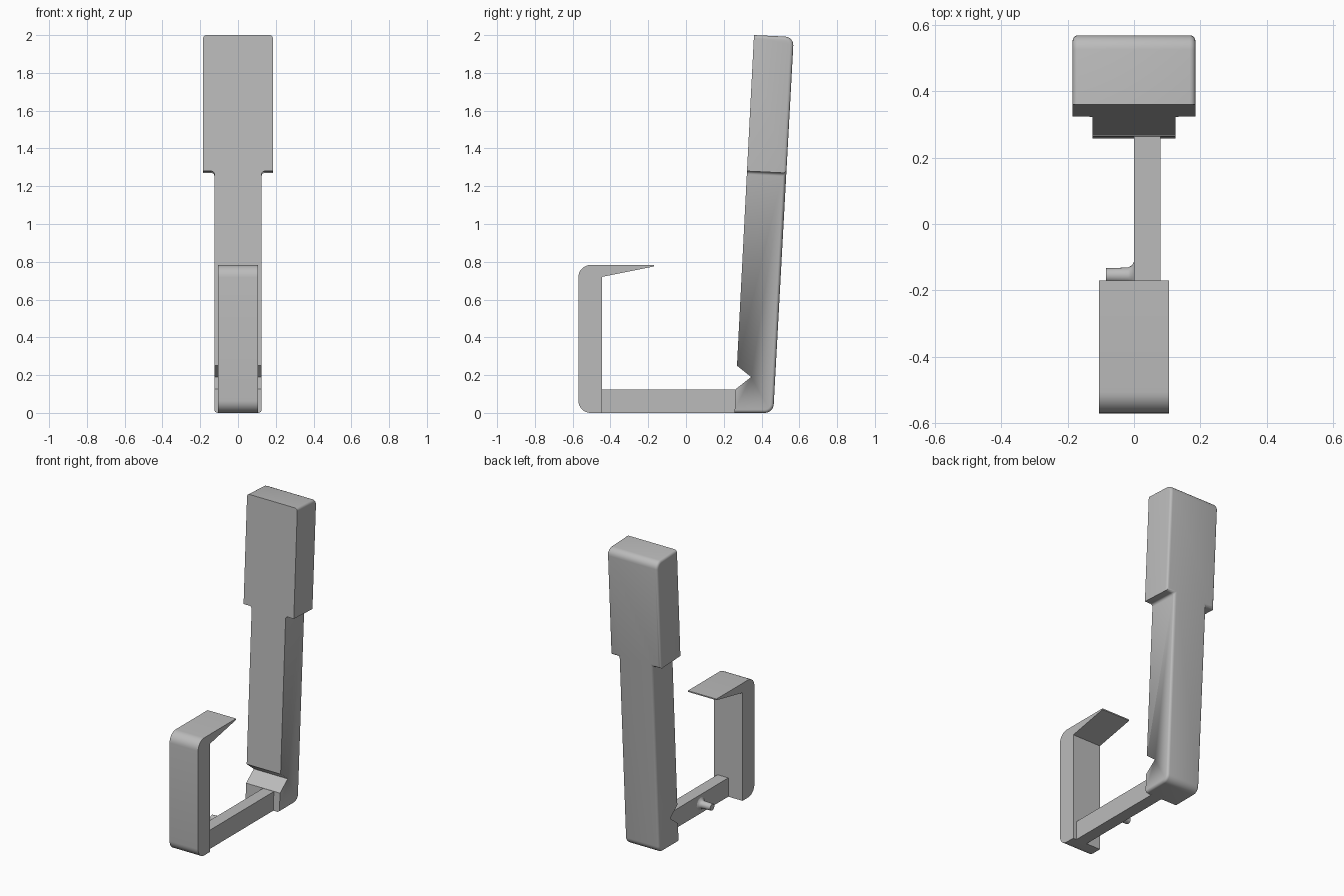
import bpy, bmesh, math
from mathutils import Matrix

cube = bpy.data.objects.get("Cube")
if cube:
    bpy.data.objects.remove(cube, do_unlink=True)

grey = bpy.data.materials.new("light grey plastic")
grey.use_nodes = True
grey.diffuse_color = (0.5, 0.5, 0.5, 1)
grey.node_tree.nodes["Principled BSDF"].inputs["Base Color"].default_value = (0.5, 0.5, 0.5, 1)


def finish(name, bm):
    """Turn a bmesh into a named, coloured, smooth-shaded object."""
    bmesh.ops.recalc_face_normals(bm, faces=bm.faces)
    mesh = bpy.data.meshes.new(name)
    bm.to_mesh(mesh)
    bm.free()
    mesh.materials.append(grey)
    obj = bpy.data.objects.new(name, mesh)
    bpy.context.collection.objects.link(obj)
    bpy.ops.object.select_all(action='DESELECT')
    obj.select_set(True)
    bpy.context.view_layer.objects.active = obj
    bpy.ops.object.shade_smooth_by_angle(angle=math.radians(35))
    return obj


def prism(left, right):
    """Bridge two matching outlines into a closed solid."""
    bm = bmesh.new()
    a = [bm.verts.new(p) for p in left]
    b = [bm.verts.new(p) for p in right]
    bm.faces.new(a)
    bm.faces.new(b[::-1])
    for i in range(len(a)):
        j = (i + 1) % len(a)
        bm.faces.new((a[j], a[i], b[i], b[j]))
    bmesh.ops.recalc_face_normals(bm, faces=bm.faces)
    return bm


def side_prism(profile, x0, x1):
    return prism([(x0, y, z) for y, z in profile], [(x1, y, z) for y, z in profile])


def bevel(bm, edges, size, segments):
    bmesh.ops.bevel(bm, geom=edges, offset=size, segments=segments,
                    profile=0.5, affect='EDGES', clamp_overlap=True)


# Hook: upright with a tapering lip and rounded outer corners
bm = side_prism([(-0.57, 0), (-0.445, 0), (-0.445, 0.72), (-0.17, 0.775),
                 (-0.17, 0.783), (-0.57, 0.783)], -0.105, 0.105)
bevel(bm, [e for e in bm.edges if all(v.co.y < -0.56 for v in e.verts)
           and abs(e.verts[0].co.x - e.verts[1].co.x) > 0.1], 0.065, 8)
finish("hook", bm)

# Bar joining hook and handle, set to one side
finish("connecting_bar", side_prism([(-0.45, 0), (0.3, 0), (0.3, 0.125), (-0.45, 0.125)], 0, 0.08))

# Small peg with a flared root on the side of the bar
bm = bmesh.new()
rings = []
for x, r in [(0.01, 0.042), (0, 0.042), (-0.006, 0.031), (-0.018, 0.024), (-0.085, 0.022)]:
    ring = bmesh.ops.create_circle(bm, segments=20, radius=r,
                                   matrix=Matrix.Translation((x, -0.155, 0.063)) @ Matrix.Rotation(math.pi / 2, 4, 'Y'))
    rings.append(ring["verts"])
for a, b in zip(rings, rings[1:]):
    for i in range(20):
        j = (i + 1) % 20
        bm.faces.new((a[i], a[j], b[j], b[i]))
bm.faces.new(rings[0])
bm.faces.new(rings[-1])
finish("side_peg", bm)


# Handle: leaning grip with a wider head
def front_y(z):
    return 0.257 + 0.0515 * z


def back_y(z):
    return 0.462 + 0.0545 * z


half = [(0.125, 0), (0.125, 1.28), (0.185, 1.28), (0.185, 2.0)]
outline = half + [(-x, z) for x, z in reversed(half)]
drop = {0: 0, 1.28: 0.01, 2.0: 0.01}
bm = prism([(x, front_y(z), z) for x, z in outline],
           [(x, back_y(z - drop[z]), z - drop[z]) for x, z in outline])


def at_front(v):
    return abs(v.co.y - front_y(v.co.z)) < 0.01


# Round the back edges at the foot and the top
bevel(bm, [e for e in bm.edges if not any(at_front(v) for v in e.verts)
           and all(v.co.z < 0.1 or v.co.z > 1.9 for v in e.verts)], 0.045, 6)

# Soften the remaining edges except the front ones and the head's lower corners
soft = []
for e in bm.edges:
    head_corner = all(abs(v.co.x) > 0.18 and 1.2 < v.co.z < 1.3 for v in e.verts)
    if e.calc_face_angle(0) > 0.6 and not all(at_front(v) for v in e.verts) and not head_corner:
        soft.append(e)
bevel(bm, soft, 0.017, 4)
handle = finish("handle", bm)

# V notch across the front of the handle foot
notch = finish("notch_cutter", side_prism([(0.2, 0.125), (0.262, 0.125), (0.345, 0.19),
                                           (0.27, 0.25), (0.2, 0.25)], -0.3, 0.3))
notch.hide_render = True
cut = handle.modifiers.new("notch", 'BOOLEAN')
cut.operation = 'DIFFERENCE'
cut.solver = 'EXACT'
cut.object = notch
bpy.context.view_layer.objects.active = handle
bpy.ops.object.modifier_apply(modifier=cut.name)
bpy.data.objects.remove(notch, do_unlink=True)
